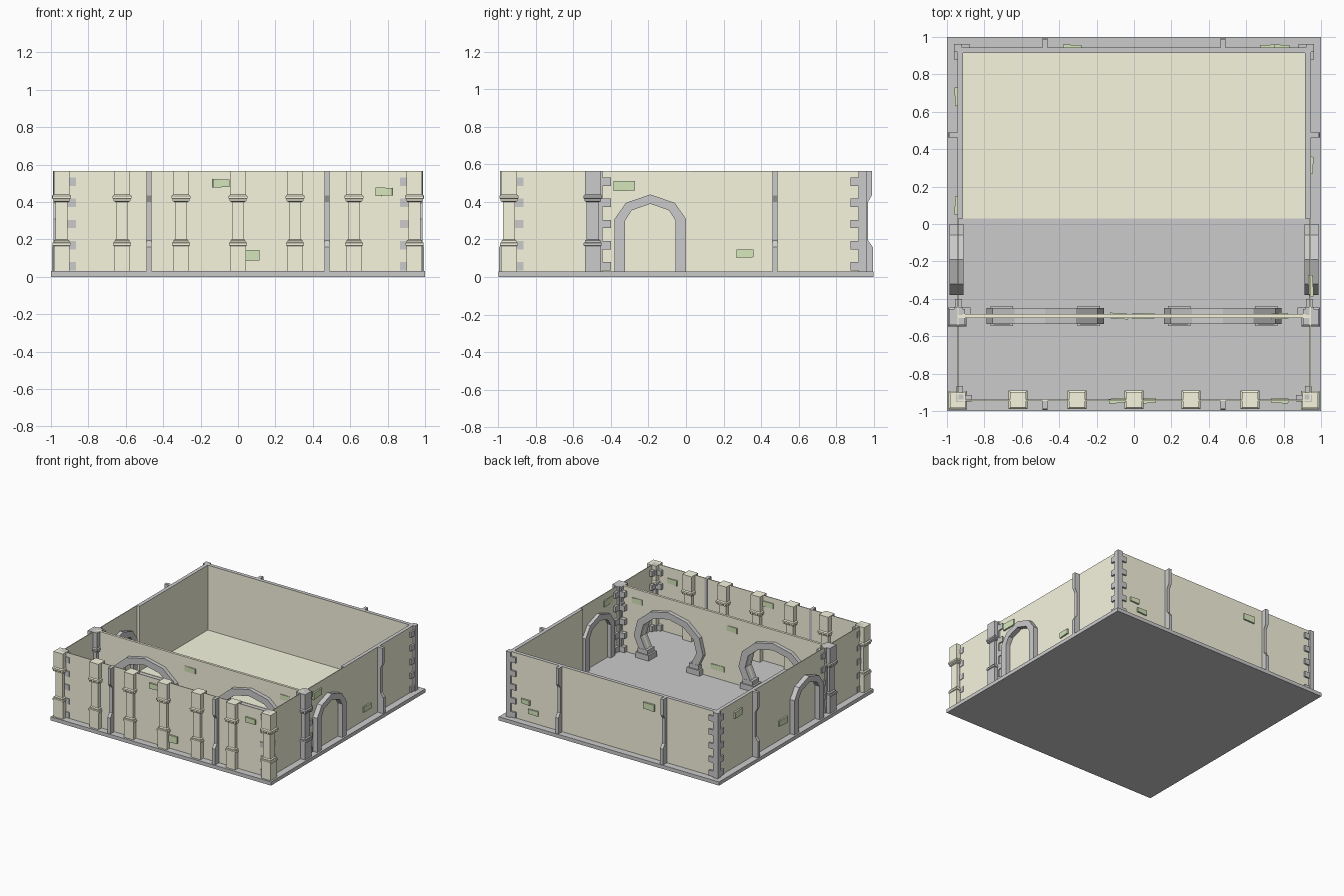
import bpy, bmesh, math
from mathutils import Matrix, Vector

if "Cube" in bpy.data.objects:
    bpy.data.objects.remove(bpy.data.objects["Cube"])


def material(name, col):
    m = bpy.data.materials.new(name)
    m.diffuse_color = (*col, 1)
    m.use_nodes = True
    m.node_tree.nodes["Principled BSDF"].inputs["Base Color"].default_value = m.diffuse_color
    return m


BEIGE = material("beige_plaster", (0.93, 0.92, 0.74))
GREEN = material("green_brick", (0.68, 0.80, 0.50))
W, TOP, BOT = 0.945, 0.565, 0.03


def finish(name, bm, mat=None):
    bmesh.ops.recalc_face_normals(bm, faces=bm.faces)
    me = bpy.data.meshes.new(name)
    bm.to_mesh(me)
    bm.free()
    ob = bpy.data.objects.new(name, me)
    bpy.context.collection.objects.link(ob)
    if mat:
        me.materials.append(mat)
    return ob


def box(name, x0, x1, y0, y1, z0, z1, mat=None):
    bm = bmesh.new()
    m = Matrix.Translation(((x0 + x1) / 2, (y0 + y1) / 2, (z0 + z1) / 2))
    bmesh.ops.create_cube(bm, size=1, matrix=m @ Matrix.Diagonal((x1 - x0, y1 - y0, z1 - z0, 1)))
    return finish(name, bm, mat)


def prism(name, outline, depth, place, mat=None):
    """Outline in local x/z, extruded along local y, centred, then placed."""
    bm = bmesh.new()
    f = bm.faces.new([bm.verts.new((x, -depth / 2, z)) for x, z in outline])
    ext = bmesh.ops.extrude_face_region(bm, geom=[f])
    bmesh.ops.translate(bm, vec=(0, depth, 0), verts=[v for v in ext["geom"] if isinstance(v, bmesh.types.BMVert)])
    bmesh.ops.transform(bm, matrix=place, verts=bm.verts)
    return finish(name, bm, mat)


def column(name, x, y, mat=None):
    """Square column: block, ring moulding, slim shaft, ring, block."""
    prof = [(.042, .03), (.042, .165), (.048, .168), (.048, .182), (.041, .185), (.041, .194), (.032, .20),
            (.032, .40), (.045, .405), (.045, .415), (.050, .42), (.050, .433), (.042, .44), (.042, TOP)]
    bm = bmesh.new()
    rings = [[bm.verts.new((x + sx * r, y + sy * r, z)) for sx, sy in ((-1, -1), (1, -1), (1, 1), (-1, 1))]
             for r, z in prof]
    for a, b in zip(rings, rings[1:]):
        for i in range(4):
            bm.faces.new((a[i], a[(i + 1) % 4], b[(i + 1) % 4], b[i]))
    bm.faces.new(rings[0])
    bm.faces.new(rings[-1])
    return finish(name, bm, mat)


def quoin(name, x, y, dx, dy):
    """Corner post with alternating toothed blocks; dx, dy point along the walls (0 = none)."""
    r = .021
    box(name + "_post", x - r, x + r, y - r, y + r, BOT, TOP)
    for k in range(5):
        z = .055 + .1125 * k - .02
        for ox, oy in ((dx, 0), (0, dy)):
            if ox or oy:
                cx, cy = x + ox * .035, y + oy * .035
                hx, hy = (.030, .018) if ox else (.018, .030)
                box(name + "_tooth", cx - hx, cx + hx, cy - hy, cy + hy, z, z + .045)


def ring_pts(rx, rz, zc, a0, a1, n):
    return [(rx * math.cos(a), zc + rz * math.sin(a))
            for a in (math.radians(a0 + (a1 - a0) * i / n) for i in range(n + 1))]


# base slab and room floor
box("base_slab", -1, 1, -1, 1, 0, BOT)
box("room_floor", -.915, .915, .03, .915, BOT, BOT + .003, BEIGE)

# outer walls: thin at the front court, thicker round the room
T = .006
box("front_wall", -W, W, -W, -W + T, BOT, TOP, BEIGE)
box("back_wall", -W, W, .915, W, BOT, TOP - .002, BEIGE)
box("back_wall_cap", -W, W, .915, W, TOP - .002, TOP)
for s in (-1, 1):
    xs = sorted((s * W, s * (W - T)))
    box("court_side_wall", *xs, -W, .03, BOT, TOP, BEIGE)
    xs = sorted((s * W, s * .915))
    box("room_side_wall", *xs, .03, .915, BOT, TOP - .002, BEIGE)
    box("room_side_cap", *xs, .03, .915, TOP - .002, TOP)

# partition wall with two horseshoe openings
PY, AX = -.492, .475
outer = ring_pts(.315, .25, .22, -36, 216, 8)
inner = ring_pts(.255, .195, .22, -36, 216, 8)
outline = [(-W, TOP), (-W, BOT)]
for cx in (-AX, AX):
    arc = [(cx + x, z) for x, z in reversed(inner)]
    outline += [(arc[0][0], BOT)] + arc + [(arc[-1][0], BOT)]
outline += [(W, BOT), (W, TOP)]
prism("partition_wall", outline, .02, Matrix.Translation((0, PY, 0)), BEIGE)
for cx in (-AX, AX):
    prism("partition_arch", outer + inner[::-1], .085, Matrix.Translation((cx, PY, 0)))
    for s in (-1, 1):
        c = cx + s * .232
        box("arch_foot", c - .06, c + .06, PY - .053, PY + .053, BOT, .075)
        box("arch_foot_cap", c - .045, c + .045, PY - .044, PY + .044, .075, .11)

# blind doorway frames on both side walls
half = [(.19, BOT), (.19, .31), (.13, .395), (0, .44), (-.13, .395), (-.19, .31), (-.19, BOT)]
half_in = [(.135, BOT), (.135, .30), (.10, .355), (0, .39), (-.10, .355), (-.135, .30), (-.135, BOT)]
for s in (-1, 1):
    m = Matrix.Translation((s * .948, -.19, 0)) @ Matrix.Rotation(math.pi / 2, 4, "Z")
    prism("side_doorway", half + half_in[::-1], .075, m)

# front colonnade, corner columns and partition end columns
for x in (-.62, -.305, 0, .305, .62):
    column("front_column", x, -.94, BEIGE)
for s in (-1, 1):
    column("corner_column", s * .943, -.943, BEIGE)
    column("partition_end_column", s * .945, -.497)
    quoin("front_quoin", s * .932, -.932, -s, 1)
    quoin("partition_quoin", s * .938, -.465, -s, 1)
    quoin("back_quoin", s * .941, .941, -s, -1)

# slim buttresses with flared foot and head
butt = [(-.01, BOT), (.05, BOT), (.05, .16), (.025, .195), (.025, .40), (.045, .435), (.045, TOP), (-.01, TOP)]
for ang, offs in ((0, (.475,)), (90, (-.475, .475)), (180, (-.475,)), (270, (-.475, .475))):
    for o in offs:
        m = Matrix.Rotation(math.radians(ang), 4, "Z") @ Matrix.Translation((W, o, 0))
        prism("buttress", butt, .026, m)

# loose green bricks: (axis, wall position, along, height, width, brick height, tilt)
bricks = [("y", -.945, -.09, .50, .09, .045, 4), ("y", -.945, .78, .455, .09, .045, -2),
          ("y", -.945, .075, .115, .08, .06, 3), ("y", -.492, -.08, .47, .10, .045, -4),
          ("y", -.492, .05, .12, .12, .045, 2), ("y", -.492, .78, .47, .09, .045, 3),
          ("y", .945, -.33, .45, .10, .055, -2), ("y", .945, .72, .12, .09, .04, 2),
          ("y", .945, .79, .19, .08, .04, -3), ("x", .945, -.33, .485, .115, .055, 3),
          ("x", .945, .315, .125, .09, .045, -3), ("x", -.945, .68, .46, .10, .055, 3),
          ("x", -.945, .10, .17, .10, .05, -3)]
for axis, w, a, z, wd, h, tilt in bricks:
    loc = (a, w, z) if axis == "y" else (w, a, z)
    turn = tilt if axis == "y" else 90 + tilt
    m = Matrix.Translation(loc) @ Matrix.Rotation(math.radians(turn), 4, "Z")
    prism("brick", [(-wd / 2, -h / 2), (wd / 2, -h / 2 + .003), (wd / 2, h / 2 - .002), (-wd / 2, h / 2)],
          .026 if abs(w) > .6 else .03, m, GREEN)
